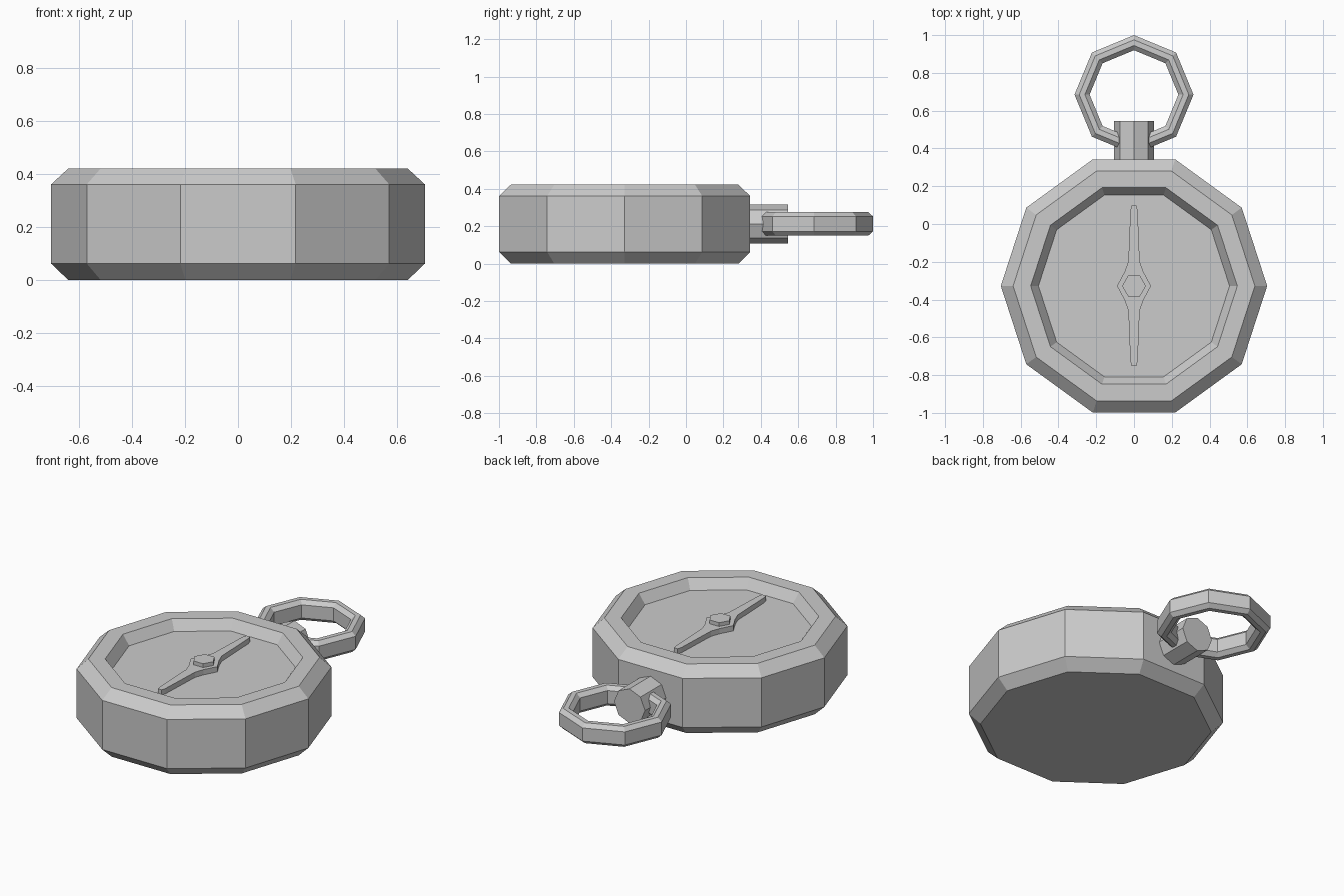
import bpy, bmesh
from math import cos, sin, tau
from mathutils import Matrix

cube = bpy.data.objects.get("Cube")
if cube:
    bpy.data.objects.remove(cube, do_unlink=True)

grey = bpy.data.materials.new("plain grey")
grey.use_nodes = True
colour = (0.6, 0.6, 0.6, 1)
grey.diffuse_color = colour
grey.node_tree.nodes["Principled BSDF"].inputs["Base Color"].default_value = colour

CENTRE_Y = -0.328   # axis of the case
RING_Z = 0.2125     # height of the stem and ring
DIAL_Z = 0.362      # height of the sunken dial


def finish(name, bm, location, rotation=Matrix()):
    bmesh.ops.recalc_face_normals(bm, faces=bm.faces)
    mesh = bpy.data.meshes.new(name)
    bm.to_mesh(mesh)
    bm.free()
    mesh.materials.append(grey)
    obj = bpy.data.objects.new(name, mesh)
    obj.matrix_world = Matrix.Translation(location) @ rotation
    bpy.context.collection.objects.link(obj)
    return obj


def lathe(name, profile, sides, location, closed=False, rotation=Matrix()):
    """Turn (radius, z) points about z; cap the ends or close the section."""
    bm = bmesh.new()
    loops = [[bm.verts.new((r * cos(tau * i / sides), r * sin(tau * i / sides), z))
              for i in range(sides)] for r, z in profile]
    pairs = list(zip(loops, loops[1:]))
    if closed:
        pairs.append((loops[-1], loops[0]))
    else:
        bm.faces.new(loops[0])
        bm.faces.new(loops[-1])
    for a, b in pairs:
        for i in range(sides):
            j = (i + 1) % sides
            bm.faces.new((a[i], a[j], b[j], b[i]))
    return finish(name, bm, location, rotation)


# Ten-sided case with chamfered edges and a sunken dial
lathe("case", [(0.64, 0), (0.705, 0.062), (0.705, 0.362), (0.64, 0.422),
               (0.547, 0.422), (0.506, DIAL_Z)], 10, (0, CENTRE_Y, 0))

# Needle outline: one quarter mirrored both ways, then extruded
quarter = [(0.09, 0), (0.05, 0.075), (0.03, 0.13), (0.019, 0.4), (0.012, 0.425)]
upper = quarter + [(-x, y) for x, y in reversed(quarter)]
outline = upper + [(-x, -y) for x, y in upper[1:-1]]
bm = bmesh.new()
base = bm.faces.new([bm.verts.new((x, y, 0)) for x, y in outline])
new = bmesh.ops.extrude_face_region(bm, geom=[base], use_keep_orig=True)["geom"]
bmesh.ops.translate(bm, vec=(0, 0, 0.032),
                    verts=[v for v in new if isinstance(v, bmesh.types.BMVert)])
finish("needle", bm, (0, CENTRE_Y, DIAL_Z))

# Hexagonal needle hub
lathe("needle_hub", [(0.063, 0), (0.063, 0.055)], 6, (0, CENTRE_Y, DIAL_Z))

# Octagonal stem pointing backwards out of the case
lathe("stem", [(0.105, 0), (0.105, 0.225)], 8, (0, 0.545, RING_Z),
      rotation=Matrix.Rotation(tau / 4, 4, "X"))

# Octagonal hanging ring with a chamfered section
half = [(0.235, 0.04), (0.26, 0.0625), (0.29, 0.0625), (0.315, 0.04)]
section = half + [(r, -z) for r, z in reversed(half)]
lathe("hanging_ring", section, 8, (0, 0.685, RING_Z), closed=True)
